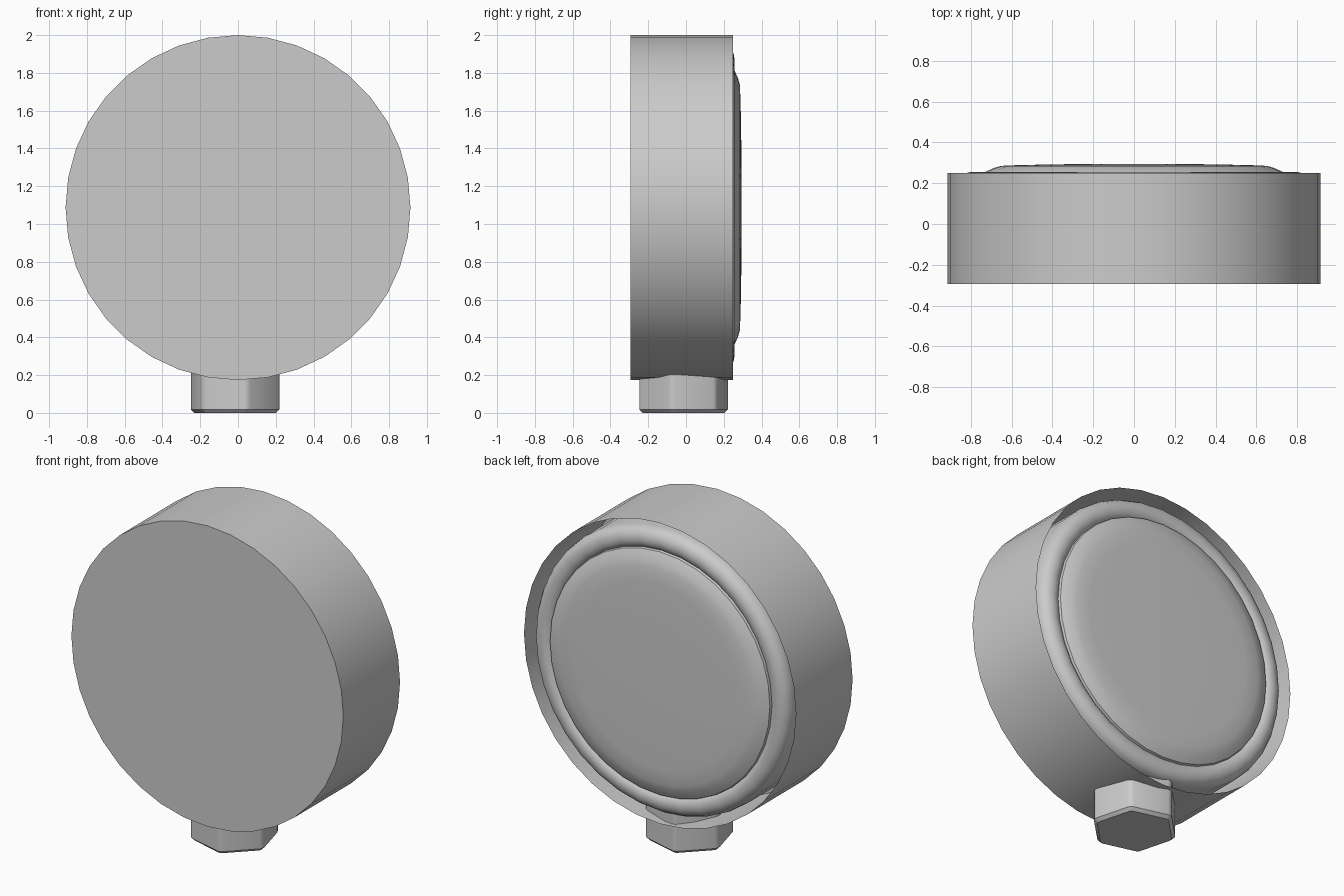
import bpy, bmesh, math
from mathutils import Matrix

if "Cube" in bpy.data.objects:
    bpy.data.objects.remove(bpy.data.objects["Cube"])

CZ = 1.087          # height of the gauge axis
SIDES = 36


def finish(name, bm, angle=30):
    mesh = bpy.data.meshes.new(name)
    bm.to_mesh(mesh)
    bm.free()
    obj = bpy.data.objects.new(name, mesh)
    bpy.context.collection.objects.link(obj)
    bpy.ops.object.select_all(action='DESELECT')
    obj.select_set(True)
    bpy.context.view_layer.objects.active = obj
    bpy.ops.object.shade_smooth_by_angle(angle=math.radians(angle))
    return obj


def lathe(name, profile, angle=30):
    """Revolve (radius, y) points about the gauge axis; close at radius 0."""
    bm = bmesh.new()
    rings = []
    for r, y in profile:
        n = 1 if r == 0 else SIDES
        rings.append([bm.verts.new((r * math.sin(2 * math.pi * i / SIDES), y,
                                    CZ + r * math.cos(2 * math.pi * i / SIDES)))
                      for i in range(n)])
    for a, b in zip(rings, rings[1:]):
        for i in range(SIDES):
            j = (i + 1) % SIDES
            quad = [a[i % len(a)], a[j % len(a)], b[j % len(b)], b[i % len(b)]]
            bm.faces.new(list(dict.fromkeys(quad)))
    bmesh.ops.recalc_face_normals(bm, faces=bm.faces)
    return finish(name, bm, angle)


# Thin outer case: closed front disc and open back
lathe("outer_case", [(0, -0.294), (0.913, -0.294), (0.913, 0.25)])

# Inner body: side wall, rounded rim, groove and shallow domed back
lathe("inner_body", [
    (0, -0.27), (0.86, -0.27), (0.86, 0.19), (0.855, 0.215), (0.84, 0.238),
    (0.815, 0.252), (0.79, 0.256), (0.765, 0.252), (0.75, 0.242), (0.742, 0.235),
    (0.738, 0.25), (0.715, 0.262), (0.685, 0.275), (0.65, 0.285), (0.56, 0.289),
    (0.33, 0.293), (0, 0.294)], 40)

# Hexagonal connector with softened corners and chamfered foot
bm = bmesh.new()
bmesh.ops.create_cone(bm, cap_ends=True, segments=6, radius1=0.248, radius2=0.248, depth=0.30)
bmesh.ops.rotate(bm, verts=bm.verts, matrix=Matrix.Rotation(math.radians(15), 3, 'Z'))
bmesh.ops.translate(bm, verts=bm.verts, vec=(-0.015, -0.013, 0.15))
uprights = [e for e in bm.edges if abs(e.verts[0].co.z - e.verts[1].co.z) > 0.1]
bmesh.ops.bevel(bm, geom=uprights, offset=0.02, segments=2, profile=0.5, affect='EDGES')
foot = [e for e in bm.edges if all(v.co.z < 0.001 for v in e.verts)]
bmesh.ops.bevel(bm, geom=foot, offset=0.018, segments=1, affect='EDGES')
finish("hex_connector", bm)
